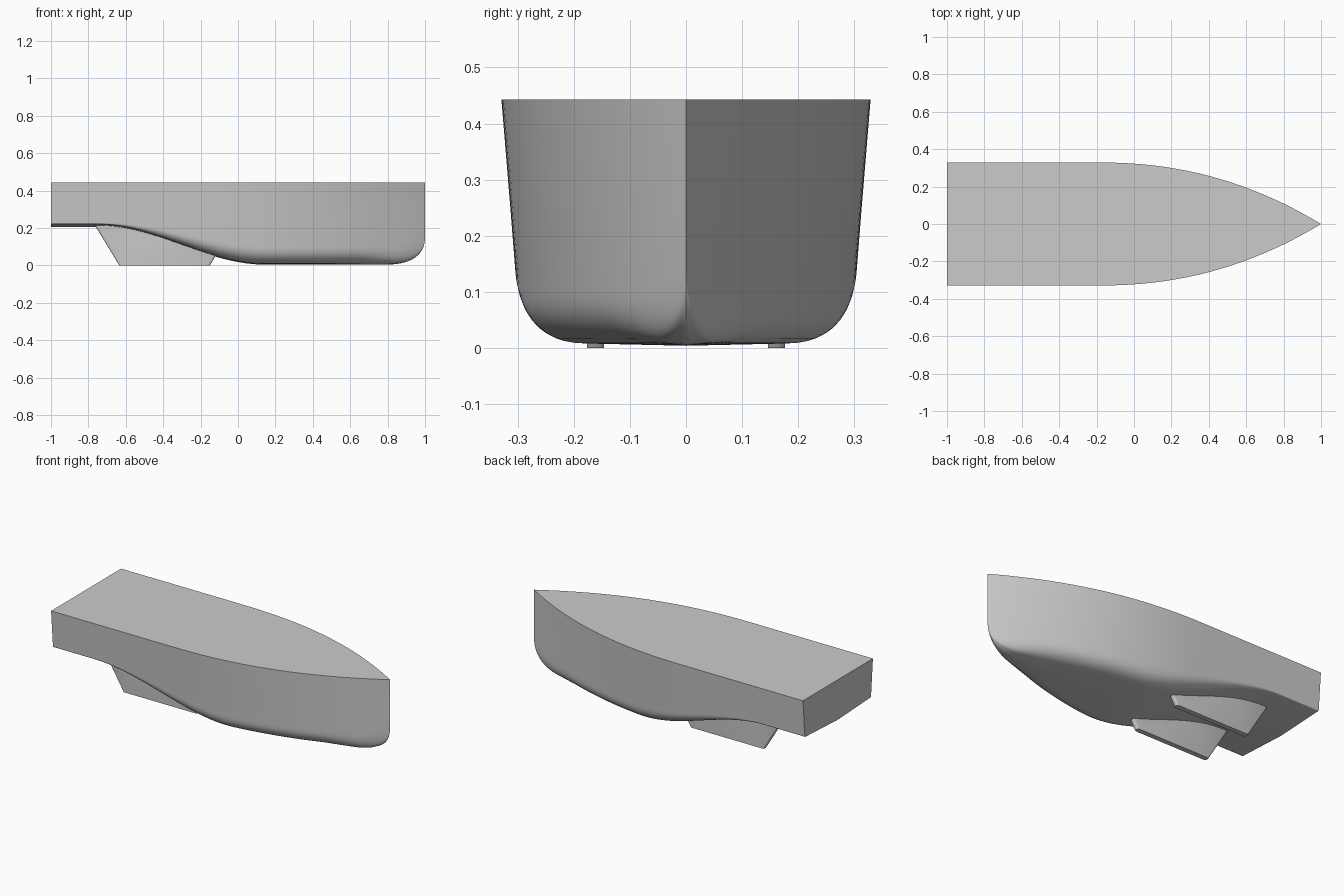
import bpy, bmesh
from math import pi, sin, cos

cube = bpy.data.objects.get("Cube")
if cube:
    bpy.data.objects.remove(cube, do_unlink=True)

grey = bpy.data.materials.new("hull grey")
grey.use_nodes = True
color = (0.6, 0.6, 0.6, 1)
grey.diffuse_color = color
grey.node_tree.nodes["Principled BSDF"].inputs["Base Color"].default_value = color

DECK = 0.443


def smoothstep(x, a, b):
    t = min(max((x - a) / (b - a), 0), 1)
    return t * t * (3 - 2 * t)


def half_beam(x):
    # parallel sides aft, curving to a sharp stem
    t = max(0, (x + 0.2) / 1.2)
    return 0.329 * (1 - t ** 2.2)


def keel(x):
    # raised stern, flat belly, rounded forefoot
    z = 0.004 + 0.201 * (1 - smoothstep(x, -0.74, 0.14))
    t = min(max((x - 0.78) / 0.22, 0), 1)
    return z + 0.155 * (1 - (1 - t ** 2.5) ** 0.4)


def half_section(x):
    # deck edge, down the flared side, around the bilge, to the keel
    w, k = half_beam(x), keel(x)
    fade = smoothstep(x, -0.8, 0.1)
    rise = 0.015 - 0.011 * fade
    a = min(0.006 + 0.1 * fade, 0.6 * w)
    b = 0.006 + 0.09 * fade
    low = k + rise + b
    flare = lambda z: w * (1 - 0.25 * (DECK - z))
    pts = [(flare(z), z) for z in (DECK + (low - DECK) * i / 6 for i in range(7))]
    edge = flare(low)
    for i in range(1, 11):
        u = i / 10 * pi / 2
        pts.append((edge - a + a * max(cos(u), 0) ** 0.87, low - b * sin(u) ** 0.87))
    pts.append(((edge - a) / 2, k + rise / 2))
    pts.append((0, k))
    return pts


def finish(name, bm, angle):
    bmesh.ops.recalc_face_normals(bm, faces=bm.faces)
    mesh = bpy.data.meshes.new(name)
    bm.to_mesh(mesh)
    bm.free()
    obj = bpy.data.objects.new(name, mesh)
    bpy.context.collection.objects.link(obj)
    mesh.materials.append(grey)
    bpy.ops.object.select_all(action='DESELECT')
    obj.select_set(True)
    bpy.context.view_layer.objects.active = obj
    bpy.ops.object.shade_smooth_by_angle(angle=angle)
    return obj


# Hull: loft closed sections from transom to stem
stations = [-1 + 1.78 * i / 56 for i in range(56)]
stations += [0.78 + 0.22 * sin(i / 18 * pi / 2) for i in range(19)]
bm = bmesh.new()
rings = []
for x in stations:
    half = half_section(x)
    loop = half + [(-y, z) for y, z in reversed(half[:-1])]
    rings.append([bm.verts.new((x, y, z)) for y, z in loop])
n = len(rings[0])
for r0, r1 in zip(rings, rings[1:]):
    for i in range(n):
        j = (i + 1) % n
        bm.faces.new((r0[i], r0[j], r1[j], r1[i]))
bm.faces.new(rings[0])
bmesh.ops.remove_doubles(bm, verts=bm.verts, dist=0.00005)
finish("hull", bm, 0.6)


# Skegs: swept plates with softened ends, running up into the hull
def skeg(name, y):
    profile = [(-0.77, 0.222), (-0.635, 0), (-0.15, 0), (-0.115, 0.058),
               (-0.25, 0.11), (-0.4, 0.165), (-0.55, 0.205)]
    bm = bmesh.new()
    face = bm.faces.new([bm.verts.new((x, y - 0.015, z)) for x, z in profile])
    out = bmesh.ops.extrude_face_region(bm, geom=[face])
    verts = [v for v in out["geom"] if isinstance(v, bmesh.types.BMVert)]
    bmesh.ops.translate(bm, verts=verts, vec=(0, 0.03, 0))

    def is_end(e):
        p, q = e.verts[0].co, e.verts[1].co
        return abs(p.y - q.y) < 1e-5 and min(p.z, q.z) < 0.001 and max(p.z, q.z) > 0.01
    ends = [e for e in bm.edges if is_end(e)]
    bmesh.ops.bevel(bm, geom=ends, offset=0.01, segments=3, profile=0.5, affect='EDGES')
    finish(name, bm, 0.6)


for side, sign in (("left", 1), ("right", -1)):
    skeg("skeg_" + side, sign * 0.161)
